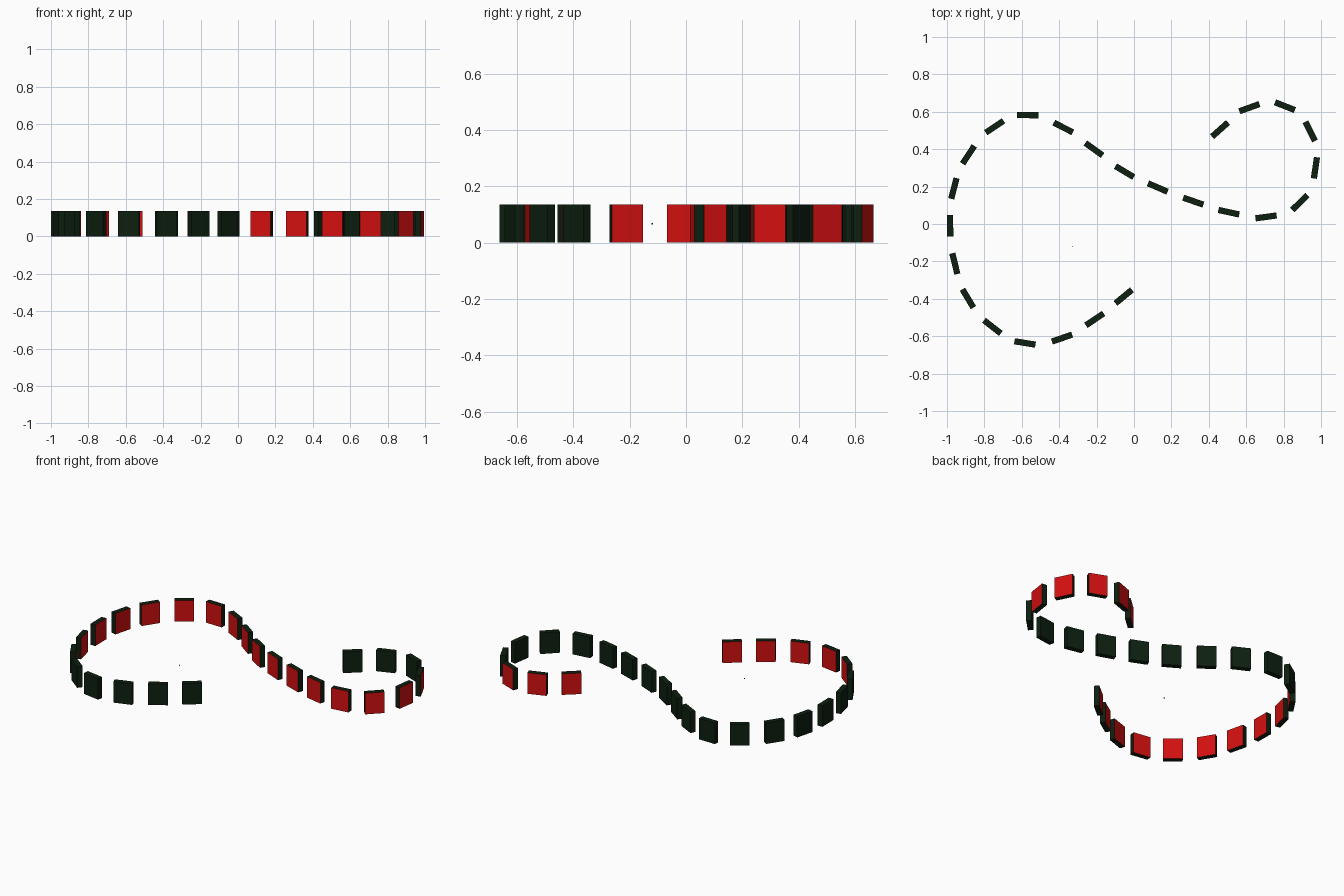
import bpy, bmesh
from mathutils import Vector, Matrix

if "Cube" in bpy.data.objects:
    bpy.data.objects.remove(bpy.data.objects["Cube"])

LENGTH, THICK, HEIGHT = 0.114, 0.033, 0.135

# tile centres along the S-shaped path
PATH = [Vector(p) for p in [
    (-0.055, -0.388), (-0.21, -0.51), (-0.385, -0.61), (-0.583, -0.636),
    (-0.757, -0.55), (-0.888, -0.398), (-0.958, -0.212), (-0.983, -0.01),
    (-0.963, 0.19), (-0.885, 0.37), (-0.745, 0.52), (-0.568, 0.582),
    (-0.378, 0.516), (-0.214, 0.40), (-0.05, 0.28), (0.127, 0.195),
    (0.317, 0.122), (0.507, 0.063), (0.706, 0.038), (0.887, 0.115),
    (0.97, 0.30), (0.942, 0.495), (0.807, 0.63), (0.617, 0.622), (0.46, 0.505)]]


def material(name, rgb):
    m = bpy.data.materials.new(name)
    m.diffuse_color = (*rgb, 1)
    m.use_nodes = True
    m.node_tree.nodes["Principled BSDF"].inputs["Base Color"].default_value = m.diffuse_color
    return m


green = material("dark_green", (0.004, 0.014, 0.005))
red = material("red", (0.65, 0.005, 0.005))


def box(name, size, centre, angle=0.0, red_front=False):
    bm = bmesh.new()
    bmesh.ops.create_cube(bm, size=1, matrix=Matrix.Diagonal((*size, 1)))
    bm.normal_update()
    for f in bm.faces:
        f.material_index = int(red_front and f.normal.y < -0.9)
    me = bpy.data.meshes.new(name)
    bm.to_mesh(me)
    bm.free()
    me.materials.append(green)
    me.materials.append(red)
    ob = bpy.data.objects.new(name, me)
    ob.location = centre
    ob.rotation_euler.z = angle
    bpy.context.collection.objects.link(ob)


def mid_tangent(i):
    return (PATH[i + 1] - PATH[i - 1]).normalized()


def tangent(i):
    last = len(PATH) - 1
    if i == 0:
        return (PATH[1] - PATH[0]).normalized() * 1.3 - mid_tangent(1) * 0.3
    if i == last:
        return (PATH[last] - PATH[last - 1]).normalized() * 1.3 - mid_tangent(last - 1) * 0.3
    return mid_tangent(i)


# upright tiles, red on the right-hand side of the path
for i, p in enumerate(PATH):
    t = tangent(i)
    box(f"tile_{i + 1:02d}", (LENGTH, THICK, HEIGHT), (p.x, p.y, HEIGHT / 2),
        Vector((1, 0)).angle_signed(t) * -1, True)

# tiny speck inside the large loop
box("centre_speck", (0.005, 0.005, 0.005), (-0.33, -0.12, HEIGHT / 2))
